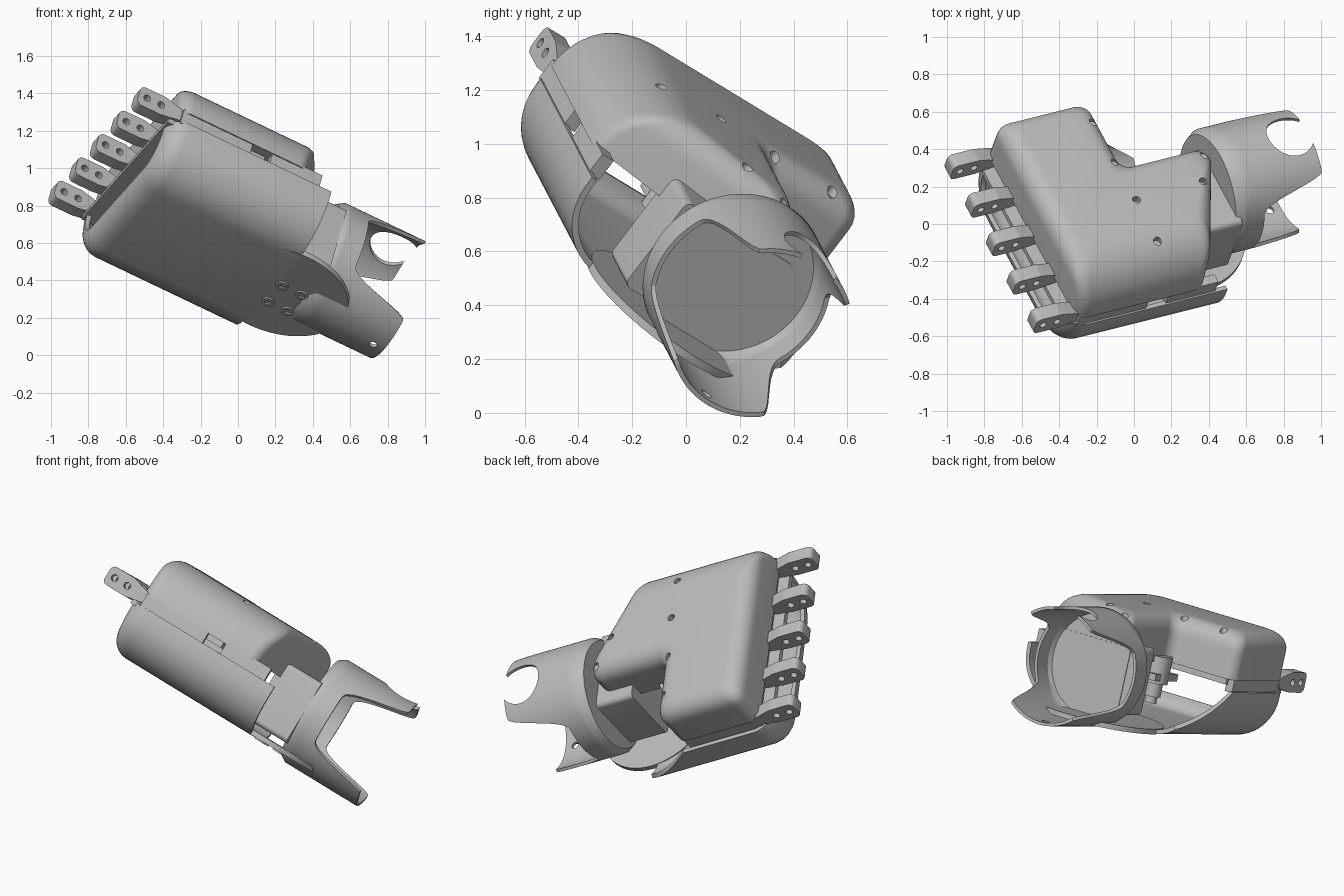
import bpy, bmesh, math
from mathutils import Vector, Matrix

if "Cube" in bpy.data.objects:
    bpy.data.objects.remove(bpy.data.objects["Cube"])

# Hand frame: first axis runs to the wrist, second across, third out of the back
along = Vector((0.88, 0.22, -0.42)).normalized()
across = Vector((-0.404, 0.78, -0.479))
across = (across - along * across.dot(along)).normalized()
out = along.cross(across)
FRAME = Matrix((along, across, out)).transposed().to_4x4()
FRAME.translation = (0, 0, 0.7)

grey = bpy.data.materials.new("light_grey")
grey.use_nodes = True
grey.diffuse_color = (0.5, 0.5, 0.5, 1)
grey.node_tree.nodes["Principled BSDF"].inputs["Base Color"].default_value = (0.5, 0.5, 0.5, 1)


def shade(ob):
    bpy.ops.object.select_all(action='DESELECT')
    ob.select_set(True)
    bpy.context.view_layer.objects.active = ob
    bpy.ops.object.shade_smooth_by_angle(angle=math.radians(32))


def finish(bm, name):
    bmesh.ops.recalc_face_normals(bm, faces=bm.faces)
    mesh = bpy.data.meshes.new(name)
    bm.to_mesh(mesh)
    bm.free()
    mesh.materials.append(grey)
    ob = bpy.data.objects.new(name, mesh)
    bpy.context.collection.objects.link(ob)
    ob.matrix_world = FRAME
    shade(ob)
    return ob


def thicken(ob, thickness, offset):
    mod = ob.modifiers.new("wall", 'SOLIDIFY')
    mod.thickness = thickness
    mod.offset = offset
    bpy.ops.object.modifier_apply(modifier="wall")
    shade(ob)


def cut(ob, bm):
    """Subtract the shapes in bm and shade the result again."""
    cutter = finish(bm, "cutter")
    mod = ob.modifiers.new("cut", 'BOOLEAN')
    mod.operation = 'DIFFERENCE'
    mod.solver = 'EXACT'
    mod.object = cutter
    bpy.context.view_layer.objects.active = ob
    bpy.ops.object.modifier_apply(modifier="cut")
    bpy.data.objects.remove(cutter)
    shade(ob)


def loft(bm, loops, closed=True, cap_start=True, cap_end=True):
    rows = [[bm.verts.new(p) for p in loop] for loop in loops]
    n = len(rows[0])
    for a, b in zip(rows, rows[1:]):
        for i in range(n if closed else n - 1):
            j = (i + 1) % n
            bm.faces.new((a[i], a[j], b[j], b[i]))
    if cap_start:
        bm.faces.new(rows[0])
    if cap_end:
        bm.faces.new(rows[-1])


def fillet(points, r, steps=6):
    """Outline of a counter-clockwise polygon with rounded corners."""
    pts = [Vector(p) for p in points]
    result = []
    for i, v in enumerate(pts):
        a = (v - pts[i - 1]).normalized()
        b = (pts[(i + 1) % len(pts)] - v).normalized()
        na, nb = Vector((-a.y, a.x)), Vector((-b.y, b.x))
        side = 1 if a.cross(b) > 0 else -1
        centre = v + side * (na + nb) * r / (1 + na.dot(nb))
        for k in range(steps + 1):
            result.append(centre - side * na.lerp(nb, k / steps).normalized() * r)
    return result


def box(bm, lo, hi):
    size = [h - l for l, h in zip(lo, hi)]
    mid = [(h + l) / 2 for l, h in zip(lo, hi)]
    bmesh.ops.create_cube(bm, size=1, matrix=Matrix.Translation(mid) @ Matrix.Diagonal((*size, 1)))


def rod(bm, centre, r, depth, axis='Z', segments=24):
    turn = Matrix.Rotation(math.pi / 2, 4, 'X') if axis == 'Y' else Matrix()
    bmesh.ops.create_cone(bm, cap_ends=True, segments=segments, radius1=r, radius2=r, depth=depth,
                          matrix=Matrix.Translation(centre) @ turn)


# Back-of-hand cover: wide rounding on the thumb side, tighter on the others
BASE, TOP, WIDE, TIGHT = 0.105, 0.385, 0.28, 0.1


def cover_outline(t):
    i = TIGHT - math.sqrt(TIGHT ** 2 - max(0, t - TOP + TIGHT) ** 2)
    w = -0.56 + WIDE - math.sqrt(max(0, WIDE ** 2 - (t - BASE) ** 2))
    slant = 0.12 - 1.11 * i
    return [(-0.64 + i, w), (slant + 0.486 * (w + 0.56), w), (slant + 0.35, 0.16 - i),
            (-0.08 - i, 0.16 - i), (-0.08 - i, 0.61 - i), (-0.64 + i, 0.61 - i)]


bm = bmesh.new()
levels = [BASE + (TOP - BASE) * math.sin(k / 14 * math.pi / 2) for k in range(14)] + [TOP]
loft(bm, [[(*p, t) for p in fillet(cover_outline(t), 0.07)] for t in levels])
cover = finish(bm, "back_cover")
bm = bmesh.new()
for l, w in [(-0.125, -0.365), (-0.125, -0.09), (-0.125, 0.18), (-0.125, 0.456), (0.286, -0.078), (0.38, 0.09)]:
    rod(bm, (l, w, TOP), 0.022, 0.08)
cut(cover, bm)

# Palm shell: U-shaped trough with a curled finger end
LEFT, RIGHT, FLOOR, CURVE = 0.62, -0.55, -0.255, 0.26


def trough(inset):
    r = CURVE - inset
    arc = [k / 10 * math.pi / 2 for k in range(11)]
    lower = FLOOR + CURVE
    half = [(RIGHT + CURVE - r * math.cos(a), lower - r * math.sin(a)) for a in arc]
    other = [(LEFT - CURVE + r * math.cos(a), lower - r * math.sin(a)) for a in reversed(arc)]
    return [(RIGHT + inset, 0.04)] + half + other + [(LEFT - inset, 0.04)]


bm = bmesh.new()
loops = []
for k in range(7):
    a = k / 6 * math.pi / 2
    loops.append([(-0.56 - 0.1 * math.cos(a), *p) for p in trough(0.1 * (1 - math.sin(a)))])
loops.append([(0.29, *p) for p in trough(0)])
loft(bm, loops, closed=False, cap_start=False, cap_end=False)
# The little-finger wall slopes down toward the wrist
bmesh.ops.bisect_plane(bm, geom=bm.verts[:] + bm.edges[:] + bm.faces[:], plane_co=(-0.08, 0.62, 0.04),
                       plane_no=(0.28, 0.096, 0.397), clear_outer=True)
thicken(finish(bm, "palm_shell"), 0.025, 0)

# Round wrist pad under the palm, with four screw bosses
bm = bmesh.new()
rod(bm, (0.33, 0.03, -0.25), 0.38, 0.03, segments=64)
finish(bm, "wrist_pad")
spots = [(l, w) for l in (0.32, 0.44) for w in (-0.03, 0.15)]
bm = bmesh.new()
for l, w in spots:
    rod(bm, (l, w, -0.267), 0.035, 0.014)
bosses = finish(bm, "pad_screws")
bm = bmesh.new()
for l, w in spots:
    rod(bm, (l, w, -0.275), 0.018, 0.024)
cut(bosses, bm)

# Inner chassis: plate, side strips and knuckle bar
bm = bmesh.new()
box(bm, (-0.62, -0.5, 0.07), (-0.1, 0.56, 0.12))
box(bm, (-0.62, -0.553, 0.03), (-0.2, -0.5, 0.12))
box(bm, (-0.08, -0.553, 0.03), (0.22, -0.5, 0.12))
box(bm, (-0.62, 0.55, 0.03), (-0.12, 0.6, 0.12))
box(bm, (-0.68, -0.52, 0.02), (-0.6, 0.58, 0.05))
finish(bm, "chassis")

# Five knuckle lugs with two pin holes
bm = bmesh.new()
side = [(-0.88, 0.035), (-0.73, 0.035), (-0.6, 0.06), (-0.6, 0.12), (-0.73, 0.155), (-0.88, 0.155)]
rim = fillet(side, 0.03, 4)
for k in range(5):
    w = -0.495 + k * 0.265
    loft(bm, [[(p.x, w + s, p.y) for p in rim] for s in (-0.04, 0.04)])
lugs = finish(bm, "knuckle_lugs")
bm = bmesh.new()
for l in (-0.83, -0.745):
    rod(bm, (l, 0.03, 0.095), 0.02, 1.4, 'Y')
cut(lugs, bm)

# Motors and pinions inside the palm
bm = bmesh.new()
for w in (-0.12, 0.15):
    rod(bm, (0.0, w, 0.06), 0.075, 0.16)
    rod(bm, (0.0, w, -0.05), 0.05, 0.1)
    rod(bm, (0.0, w, -0.11), 0.035, 0.06, segments=12)
    box(bm, (-0.14, w - 0.06, 0.0), (0.1, w + 0.06, 0.04))
finish(bm, "motors")

# Wrist block joining the hand to the cuff
bm = bmesh.new()
section = fillet([(-0.28, -0.2), (0.24, -0.2), (0.24, 0.2), (-0.28, 0.2)], 0.03)
loft(bm, [[(l, *p) for p in section] for l in (0.22, 0.48)])
finish(bm, "wrist_block")

# Forearm cuff: closed collar with an upper and a lower prong
CW, CT, RADIUS, COUNT = 0.05, 0.045, 0.345, 120


def prong_end(angle):
    reach = min(1, max(0, (0.31 - RADIUS * abs(math.sin(angle))) / 0.1))
    return 0.62 + 0.365 * reach * reach * (3 - 2 * reach)


def ring(radius, length):
    angles = [2 * math.pi * i / COUNT for i in range(COUNT)]
    return [(length(a), CW + radius * math.sin(a), CT + radius * math.cos(a)) for a in angles]


bm = bmesh.new()
loops = [ring(0.32, lambda a: 0.46), ring(RADIUS, lambda a: 0.5)]
for k in range(1, 9):
    loops.append(ring(RADIUS, lambda a, f=k / 8: 0.5 + f * (prong_end(a) - 0.5)))
loft(bm, loops, cap_end=False)
cuff = finish(bm, "forearm_cuff")
thicken(cuff, 0.018, -1)
# Round notch in the upper prong, strap hole in the lower one
bm = bmesh.new()
rod(bm, (0.885, 0.07, 0.4), 0.13, 0.4, segments=48)
rod(bm, (0.92, 0.05, -0.3), 0.022, 0.3)
cut(cuff, bm)
